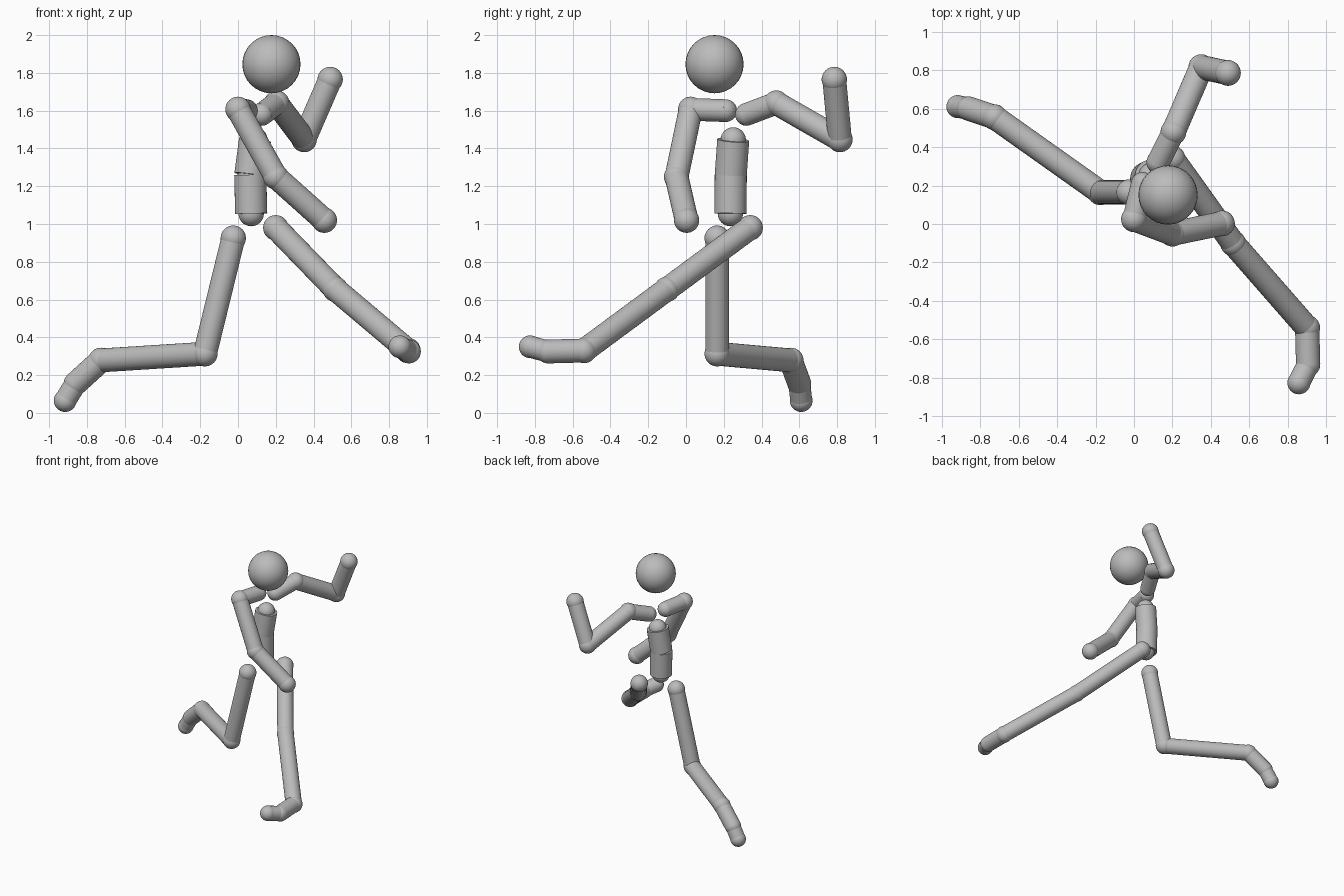
import bpy
from mathutils import Vector

if "Cube" in bpy.data.objects:
    bpy.data.objects.remove(bpy.data.objects["Cube"])

grey = bpy.data.materials.new("plain grey")
grey.diffuse_color = (0.5, 0.5, 0.5, 1)
grey.use_nodes = True
grey.node_tree.nodes["Principled BSDF"].inputs["Base Color"].default_value = grey.diffuse_color


def finish(name):
    ob = bpy.context.object
    ob.name = name
    ob.data.materials.append(grey)
    bpy.ops.object.shade_smooth_by_angle()


def ball(name, p, r):
    bpy.ops.mesh.primitive_uv_sphere_add(segments=32, ring_count=16, radius=r, location=p)
    finish(name)


def rod(name, a, b, r):
    a, b = Vector(a), Vector(b)
    bpy.ops.mesh.primitive_cylinder_add(
        vertices=32, radius=r, depth=(b - a).length, location=(a + b) / 2,
        rotation=(b - a).to_track_quat('Z', 'Y').to_euler())
    finish(name)


# Each chain: (joint name, position, joint radius, bone name to next, bone radius)
J, B = 0.067, 0.063
chains = [
    # torso
    [("pelvis_joint", (0.07, 0.235, 1.055), J, "lower_torso", 0.085),
     ("waist_joint", (0.065, 0.237, 1.26), J, "upper_torso", 0.085),
     ("chest_joint", (0.09, 0.25, 1.445), J, None, 0)],
    # bent front arm
    [("collar_joint_a", (0.045, 0.21, 1.6), 0.06, "collar_a", 0.06),
     ("shoulder_a", (0.0, 0.025, 1.607), J, "upper_arm_a", B),
     ("elbow_a", (0.2, -0.05, 1.25), J, "forearm_a", B),
     ("hand_a", (0.457, 0.003, 1.02), J, None, 0)],
    # raised back arm
    [("collar_joint_b", (0.125, 0.32, 1.58), 0.06, "collar_b", 0.06),
     ("shoulder_b", (0.205, 0.478, 1.64), J, "upper_arm_b", B),
     ("elbow_b", (0.35, 0.815, 1.447), J, "forearm_b", B),
     ("hand_b", (0.488, 0.785, 1.765), J, None, 0)],
    # trailing leg
    [("hip_a", (-0.025, 0.165, 0.925), J, "thigh_a", B),
     ("knee_a", (-0.175, 0.165, 0.313), J, "shin_a", B),
     ("ankle_a", (-0.725, 0.555, 0.278), J, "foot_a", B),
     ("foot_ball_a", (-0.86, 0.6, 0.155), 0.063, "toes_a", 0.058),
     ("toe_tip_a", (-0.915, 0.61, 0.065), 0.06, None, 0)],
    # striding leg
    [("hip_b", (0.2, 0.34, 0.98), J, "thigh_b", B),
     ("knee_b", (0.515, -0.1, 0.655), J, "shin_b", B),
     ("ankle_b", (0.9, -0.54, 0.33), J, "foot_b", B),
     ("foot_ball_b", (0.905, -0.73, 0.325), 0.063, "toes_b", 0.058),
     ("toe_tip_b", (0.857, -0.825, 0.35), 0.06, None, 0)],
]
for chain in chains:
    for i, (joint, p, r, bone, br) in enumerate(chain):
        ball(joint, p, r)
        if bone:
            rod(bone, p, chain[i + 1][1], br)

# head
ball("head", (0.177, 0.151, 1.846), 0.154)
